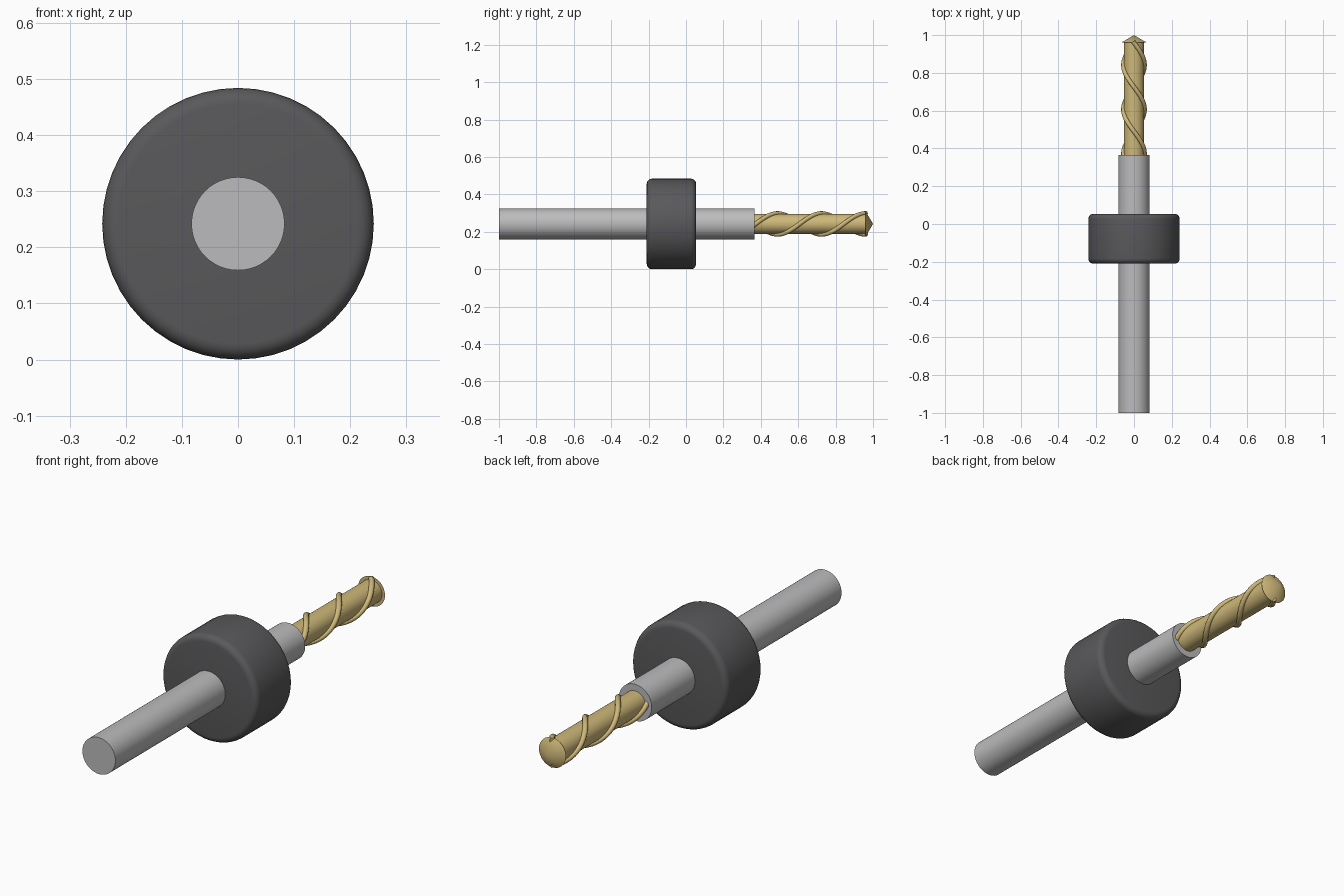
import bpy
import math
from mathutils import Matrix

AXIS_Z = 0.242

cube = bpy.data.objects.get("Cube")
if cube:
    bpy.data.objects.remove(cube, do_unlink=True)


def material(name, rgb):
    mat = bpy.data.materials.new(name)
    mat.use_nodes = True
    colour = (*rgb, 1.0)
    mat.diffuse_color = colour
    mat.node_tree.nodes["Principled BSDF"].inputs["Base Color"].default_value = colour
    return mat


STEEL = material("steel grey", (0.50, 0.50, 0.51))
RUBBER = material("dark grey", (0.10, 0.10, 0.105))
GOLD = material("gold coating", (0.62, 0.48, 0.19))


def finish(obj, name, mat, angle=40):
    obj.name = name
    obj.data.materials.append(mat)
    bpy.ops.object.shade_smooth_by_angle(angle=math.radians(angle))
    return obj


def rod(name, mat, y0, y1, r0, r1, sides=48, bevel=0.0):
    """Round part along y, from radius r0 at y0 to r1 at y1."""
    bpy.ops.mesh.primitive_cone_add(
        vertices=sides, radius1=r0, radius2=r1, depth=y1 - y0,
        location=(0, (y0 + y1) / 2, AXIS_Z))
    obj = bpy.context.object
    obj.data.transform(Matrix.Rotation(-math.pi / 2, 4, "X"))
    if bevel:
        mod = obj.modifiers.new("rounded rims", "BEVEL")
        mod.width = bevel
        mod.segments = 5
        mod.limit_method = "ANGLE"
        bpy.ops.object.modifier_apply(modifier=mod.name)
    return finish(obj, name, mat)


def spiral_ridge(name, mat, phase, y0=0.355, y1=0.965, pitch=0.47, steps=72):
    """Round ridge winding along the core."""
    curve = bpy.data.curves.new(name, "CURVE")
    curve.dimensions = "3D"
    curve.bevel_depth = 0.012
    curve.bevel_resolution = 3
    curve.use_fill_caps = True
    spline = curve.splines.new("POLY")
    spline.points.add(steps)
    for i, point in enumerate(spline.points):
        y = y0 + (y1 - y0) * i / steps
        a = phase + math.tau * (y - 0.49) / pitch
        point.co = (0.056 * math.cos(a), y, AXIS_Z + 0.056 * math.sin(a), 1)
    obj = bpy.data.objects.new(name, curve)
    bpy.context.collection.objects.link(obj)
    bpy.ops.object.select_all(action="DESELECT")
    obj.select_set(True)
    bpy.context.view_layer.objects.active = obj
    bpy.ops.object.convert(target="MESH")
    return finish(bpy.context.object, name, mat, 60)


# Shank and depth collar
rod("shank", STEEL, -1.0, 0.365, 0.083, 0.083)
rod("collar", RUBBER, -0.21, 0.054, 0.242, 0.242, bevel=0.028)

# Cutting end: core, two spiral ridges and pointed tip
rod("core", GOLD, 0.36, 0.965, 0.053, 0.053, sides=32)
for label, phase in (("upper", math.pi / 2), ("lower", -math.pi / 2)):
    spiral_ridge(f"{label}_spiral_ridge", GOLD, phase)
rod("tip", GOLD, 0.96, 1.0, 0.068, 0.0, sides=32)
